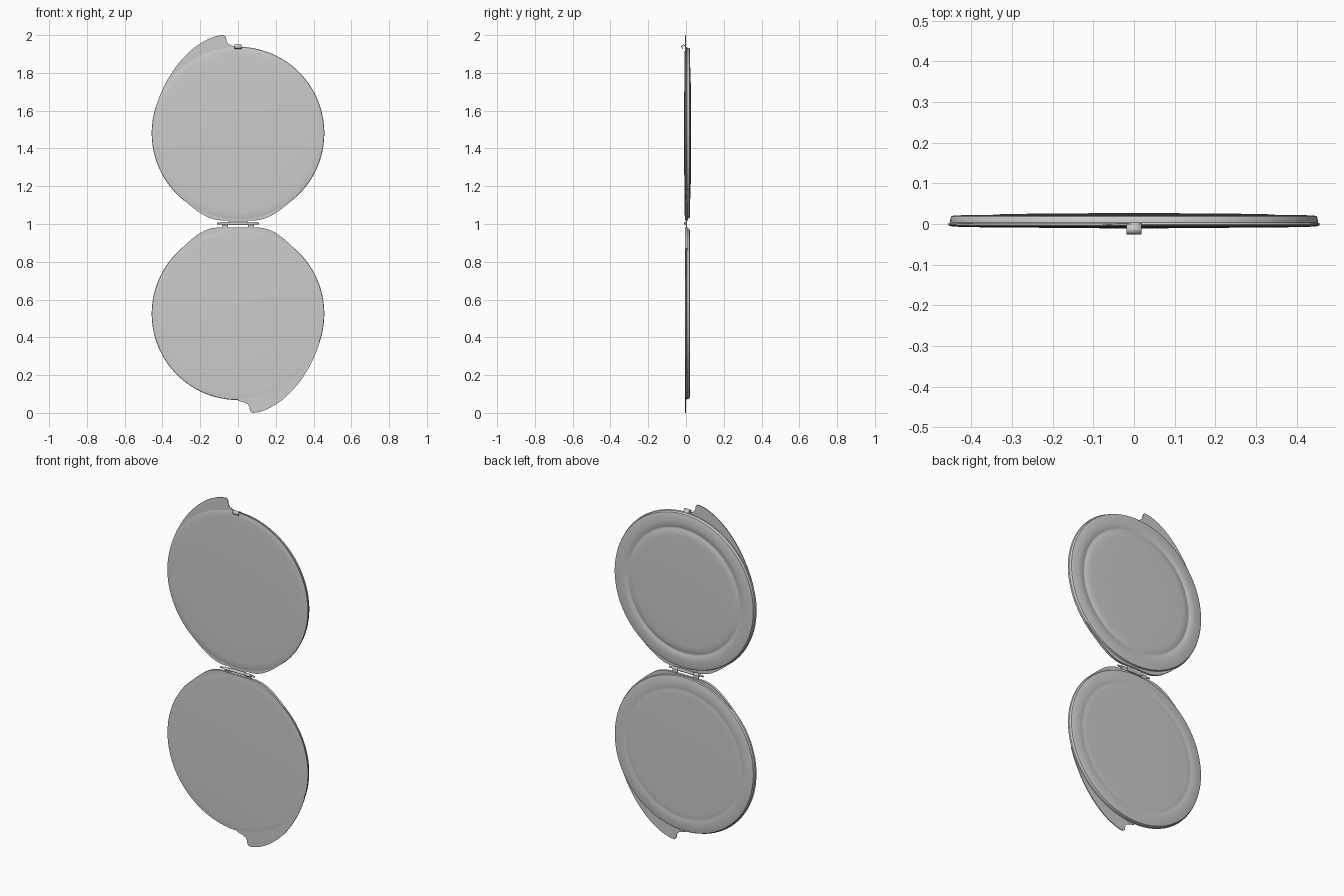
import bpy, bmesh, math
from mathutils import Vector, geometry

if "Cube" in bpy.data.objects:
    bpy.data.objects.remove(bpy.data.objects["Cube"])

UP, LOW, R = 1.481, 0.525, 0.457      # disc centres (z) and rim radius


def finish(name, bm):
    bmesh.ops.recalc_face_normals(bm, faces=bm.faces)
    me = bpy.data.meshes.new(name)
    bm.to_mesh(me)
    bm.free()
    ob = bpy.data.objects.new(name, me)
    bpy.context.collection.objects.link(ob)
    bpy.context.view_layer.objects.active = ob
    ob.select_set(True)
    bpy.ops.object.shade_smooth_by_angle(angle=math.radians(30))
    ob.select_set(False)
    return ob


def lathe(name, profile, zc, seg=128):
    """Spin (radius, y) points round the y axis; ends lie on the axis."""
    bm = bmesh.new()
    rings = []
    for r, y in profile:
        n = 1 if r == 0 else seg
        rings.append([bm.verts.new((r * math.cos(2 * math.pi * i / seg), y,
                                    zc + r * math.sin(2 * math.pi * i / seg))) for i in range(n)])
    for a, b in zip(rings, rings[1:]):
        for i in range(seg):
            j = (i + 1) % seg
            if len(a) == 1:
                bm.faces.new((a[0], b[i], b[j]))
            elif len(b) == 1:
                bm.faces.new((a[i], a[j], b[0]))
            else:
                bm.faces.new((a[i], a[j], b[j], b[i]))
    return finish(name, bm)


def plate(name, pts, y0, y1):
    """Flat sheet with the given (x, z) outline."""
    bm = bmesh.new()
    f = bm.faces.new([bm.verts.new((x, y0, z)) for x, z in pts])
    ext = bmesh.ops.extrude_face_region(bm, geom=[f], use_keep_orig=True)
    moved = [v for v in ext["geom"] if isinstance(v, bmesh.types.BMVert)]
    bmesh.ops.translate(bm, verts=moved, vec=(0, y1 - y0, 0))
    return finish(name, bm)


def smooth_path(pts, handles):
    """Bezier from first to last point with two handles."""
    a, d = Vector(pts[0]), Vector(pts[1])
    h1, h2 = Vector(handles[0]), Vector(handles[1])
    return [tuple(p) for p in geometry.interpolate_bezier(a, h1, h2, d, 14)]


def rod(name, x0, x1, y, z, r):
    bm = bmesh.new()
    bmesh.ops.create_cone(bm, cap_ends=True, segments=20, radius1=r, radius2=r, depth=x1 - x0)
    for v in bm.verts:
        v.co = Vector(((x0 + x1) / 2 + v.co.z, y + v.co.x, z + v.co.y))
    return finish(name, bm)


# lid with a grooved, domed panel on the back
lathe("upper_lid", [(0, -0.010), (0.30, -0.009), (0.42, -0.0075), (0.447, -0.006), (0.455, -0.004),
                    (R, -0.001), (0.4555, 0.002), (0.4525, 0.004), (0.4515, 0.015), (0.449, 0.019),
                    (0.443, 0.0212), (0.40, 0.022), (0.374, 0.022), (0.368, 0.019), (0.362, 0.018),
                    (0.356, 0.0195), (0.345, 0.0232), (0.32, 0.0245), (0.2, 0.026), (0, 0.027)], UP)

# base case with a shallow ring on the back
lathe("lower_case", [(0, -0.006), (0.42, -0.005), (0.447, -0.004), (0.455, -0.003),
                     (R, 0.0), (0.4555, 0.002), (0.4525, 0.004), (0.4515, 0.014), (0.449, 0.018),
                     (0.443, 0.0202), (0.395, 0.021), (0.385, 0.0205), (0.378, 0.0195),
                     (0.37, 0.0195), (0.362, 0.0205), (0.34, 0.021), (0, 0.0215)], LOW)

# thumb tabs, the lower one turned half round
tab = smooth_path([(-0.435, 1.62), (-0.09, 1.999)], [(-0.36, 1.86), (-0.20, 1.985)])
tab += [(-0.075, 2.0), (-0.065, 1.992), (-0.06, 1.968), (-0.053, 1.955), (-0.035, 1.945), (0.0, 1.936),
        (0.0, 1.90), (-0.15, 1.86), (-0.28, 1.77), (-0.37, 1.65)]
plate("upper_thumb_tab", tab, -0.004, 0.001)
plate("lower_thumb_tab", [(-x, 2.0 - z) for x, z in tab], -0.004, 0.001)


# hinge shoulders that widen each disc towards the hinge
def shoulder(name, reach, edge, zc, side):
    # built for a disc centred at 0 with its hinge at -edge
    left = smooth_path([(-reach, -math.sqrt(R * R - reach * reach)), (-0.085, -edge)],
                       [(-reach + 0.09, -math.sqrt(R * R - reach * reach) - 0.085), (-0.17, -edge)])
    pts = left + [(-x, z) for x, z in reversed(left)]
    pts += [(reach * 0.85, -0.28), (-reach * 0.85, -0.28)]
    plate(name, [(x, zc + side * z) for x, z in pts], -0.004, 0.010)


shoulder("upper_hinge_shoulder", 0.34, UP - 1.019, UP, 1)
shoulder("lower_hinge_shoulder", 0.30, 0.982 - LOW, LOW, -1)

# hinge pin, knuckles and leaves
rod("hinge_pin", -0.11, 0.11, -0.003, 1.002, 0.005)
for n, (a, b) in enumerate([(-0.085, -0.052), (-0.05, 0.05), (0.052, 0.085)]):
    rod(f"hinge_knuckle_{n + 1}", a, b, -0.003, 1.002, 0.0085)
plate("upper_hinge_leaf", [(-0.05, 1.002), (0.05, 1.002), (0.05, 1.03), (-0.05, 1.03)], 0.001, 0.004)
for s, side in ((-1, "left"), (1, "right")):
    plate(f"lower_hinge_leaf_{side}", [(s * 0.052, 0.97), (s * 0.085, 0.97),
                                      (s * 0.085, 1.002), (s * 0.052, 1.002)], 0.001, 0.004)

# hooked clasp at the top of the lid, a bent strip
bm = bmesh.new()
path = [(0.004, 1.928), (-0.001, 1.936), (-0.006, 1.944), (-0.013, 1.948), (-0.020, 1.945),
        (-0.023, 1.938), (-0.020, 1.931), (-0.016, 1.929)]
rows = [[bm.verts.new((x, y, z)) for x in (-0.018, 0.018)] for y, z in path]
for a, b in zip(rows, rows[1:]):
    bm.faces.new((a[0], a[1], b[1], b[0]))
clasp = finish("clasp_hook", bm)
solid = clasp.modifiers.new("thickness", "SOLIDIFY")
solid.thickness = 0.005
solid.offset = 0
